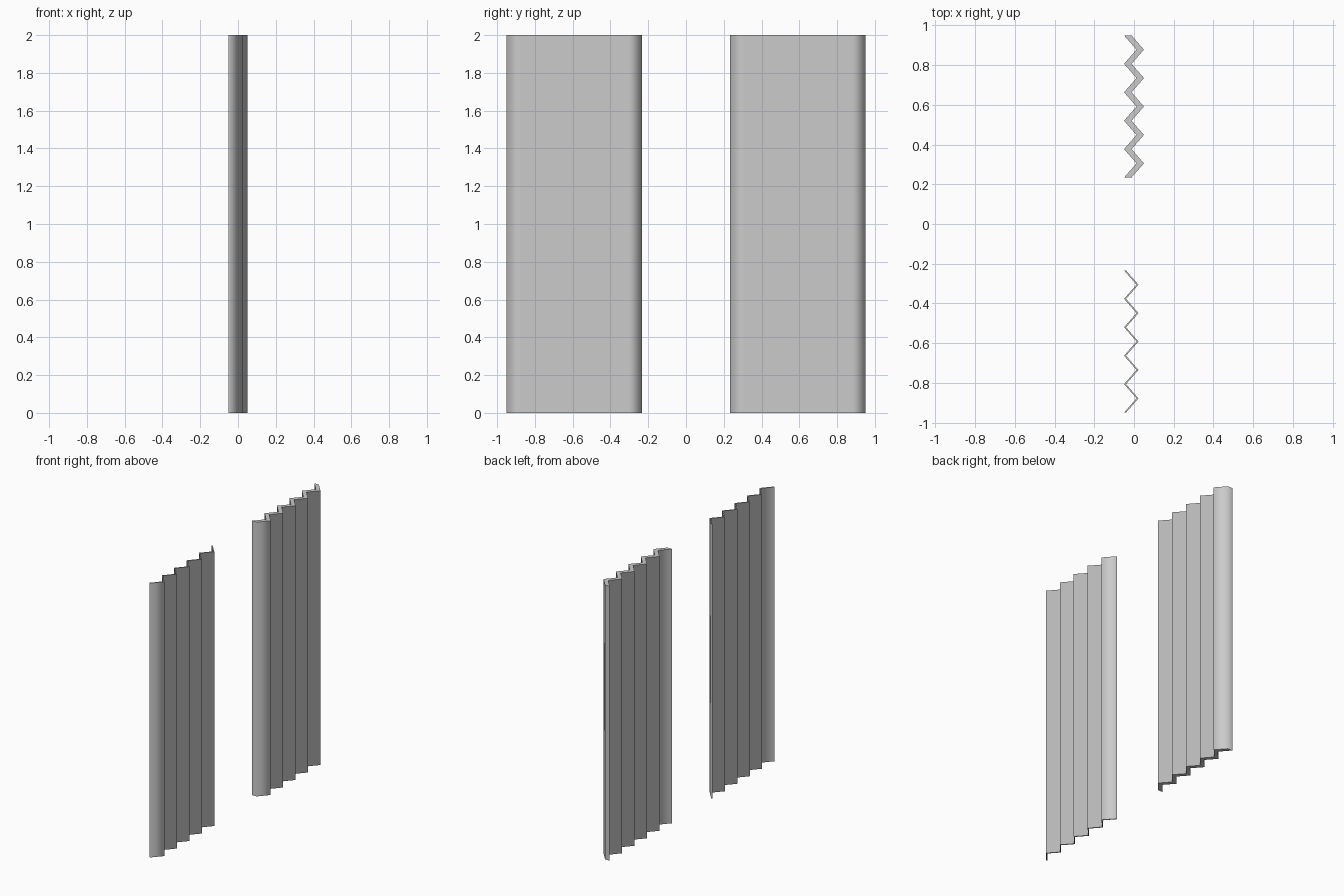
import bpy, bmesh, math

if "Cube" in bpy.data.objects:
    bpy.data.objects.remove(bpy.data.objects["Cube"])

HEIGHT = 2.0
FOLDS = 10
LEFT, DEPTH = -0.05, 0.0625      # zigzag start in x and fold depth


def folded_panel(name, y0, y1, width):
    """Zigzag sheet, offset along x by width and raised to full height."""
    bm = bmesh.new()
    rows = []
    for i in range(FOLDS + 1):
        x = LEFT + DEPTH * (i % 2)
        y = y0 + (y1 - y0) * i / FOLDS
        rows.append([bm.verts.new(p) for p in (
            (x, y, 0), (x + width, y, 0),
            (x + width, y, HEIGHT), (x, y, HEIGHT))])
    # sides, top and bottom of every fold
    for a, b in zip(rows, rows[1:]):
        for k in range(4):
            n = (k + 1) % 4
            bm.faces.new((a[k], a[n], b[n], b[k]))
    # end caps
    bm.faces.new(rows[0])
    bm.faces.new(rows[-1][::-1])
    bmesh.ops.recalc_face_normals(bm, faces=bm.faces)
    mesh = bpy.data.meshes.new(name)
    bm.to_mesh(mesh)
    bm.free()
    obj = bpy.data.objects.new(name, mesh)
    bpy.context.collection.objects.link(obj)
    # folds shade softly, top and bottom rims stay sharp
    bpy.ops.object.select_all(action='DESELECT')
    obj.select_set(True)
    bpy.context.view_layer.objects.active = obj
    bpy.ops.object.shade_smooth_by_angle(angle=math.radians(85))
    return obj


# thick panel at the back, thin panel at the front
folded_panel("thick_folded_panel", 0.234, 0.95, 0.0375)
folded_panel("thin_folded_panel", -0.95, -0.234, 0.01)
